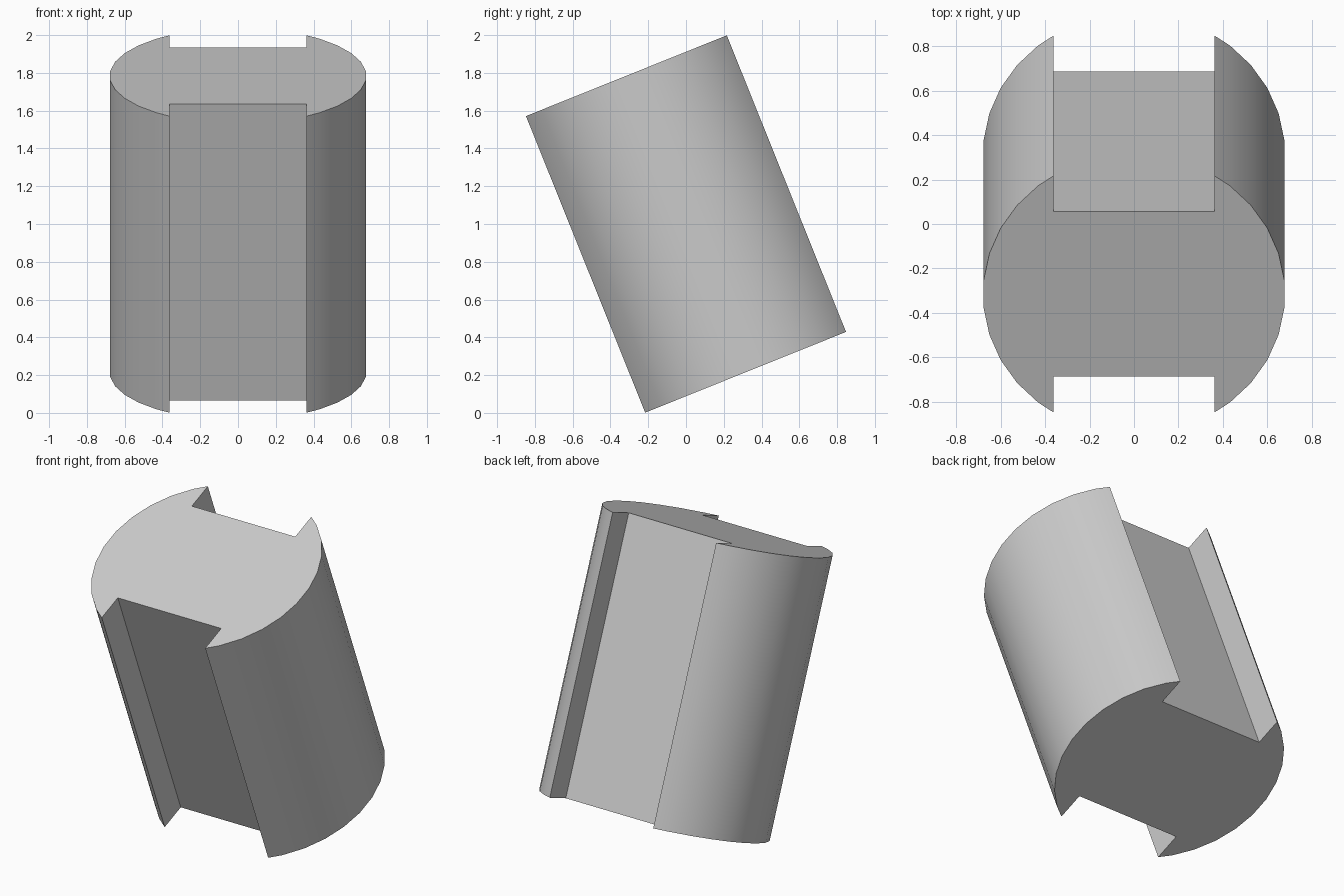
import bpy
import bmesh
from math import cos, sin, radians
from mathutils import Matrix

cube = bpy.data.objects.get("Cube")
if cube:
    bpy.data.objects.remove(cube, do_unlink=True)

RADIUS = 0.68
HALF_LENGTH = 0.846
SLOT_HALF_WIDTH = 0.363
SLOT_FLOOR = 0.40
LIP = 0.573
SEGMENTS = 32
TILT = radians(21.9)

grey = bpy.data.materials.new("plain grey")
grey.use_nodes = True
colour = (0.6, 0.6, 0.6, 1)
grey.diffuse_color = colour
grey.node_tree.nodes["Principled BSDF"].inputs["Base Color"].default_value = colour

# Cross-section: one rounded side with its slot corners, then turned half round
step = radians(360 / SEGMENTS)
side = [(SLOT_HALF_WIDTH, -SLOT_FLOOR), (SLOT_HALF_WIDTH, -LIP)]
side += [(RADIUS * cos((i + 0.5) * step), RADIUS * sin((i + 0.5) * step))
         for i in range(-5, 5)]
side += [(SLOT_HALF_WIDTH, LIP), (SLOT_HALF_WIDTH, SLOT_FLOOR)]
profile = side + [(-x, -y) for x, y in side]

# Slotted cylinder: extrude the section along its axis and lean it forward
bm = bmesh.new()
base = bm.faces.new([bm.verts.new((x, y, -HALF_LENGTH)) for x, y in profile])
top = bmesh.ops.extrude_face_region(bm, geom=[base], use_keep_orig=True)
bmesh.ops.translate(bm, vec=(0, 0, 2 * HALF_LENGTH),
                    verts=[g for g in top["geom"] if isinstance(g, bmesh.types.BMVert)])
bmesh.ops.recalc_face_normals(bm, faces=bm.faces)
bm.transform(Matrix.Translation((0, 0, 1)) @ Matrix.Rotation(TILT, 4, "X"))

mesh = bpy.data.meshes.new("slotted_cylinder")
bm.to_mesh(mesh)
bm.free()
mesh.materials.append(grey)
body = bpy.data.objects.new("slotted_cylinder", mesh)
bpy.context.collection.objects.link(body)

# Smooth rounded sides, crisp slot and end edges
bpy.ops.object.select_all(action="DESELECT")
body.select_set(True)
bpy.context.view_layer.objects.active = body
bpy.ops.object.shade_smooth_by_angle(angle=radians(30))
